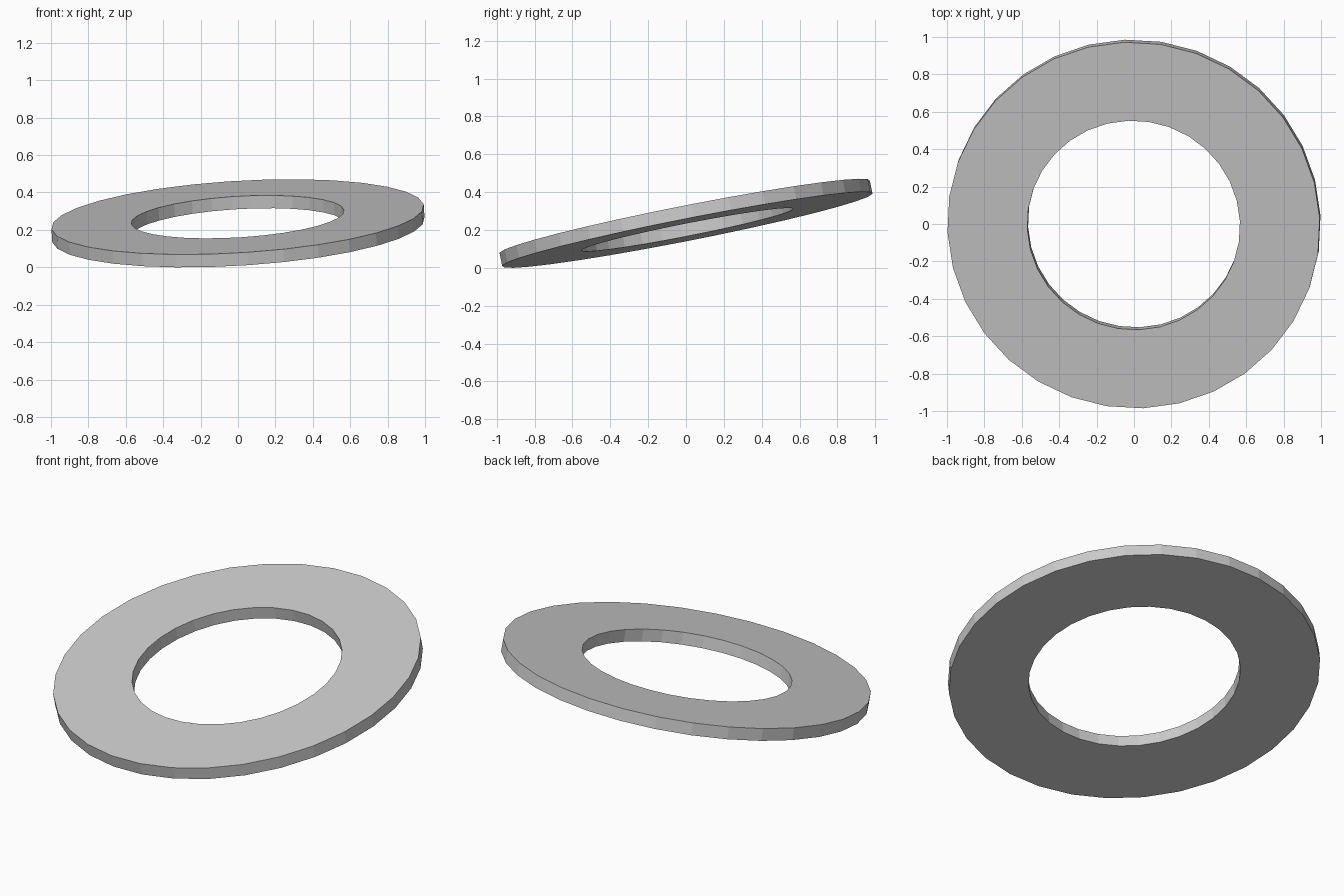
import bpy, bmesh
from math import cos, sin, pi, radians
from mathutils import Vector

if "Cube" in bpy.data.objects:
    bpy.data.objects.remove(bpy.data.objects["Cube"])

SIDES, R_OUT, R_IN, THICK = 32, 0.998, 0.57, 0.07
PHASE = radians(2.6)

# Rectangular cross-section swept around the axis
bm = bmesh.new()
profile = [(R_OUT, -THICK / 2), (R_OUT, THICK / 2), (R_IN, THICK / 2), (R_IN, -THICK / 2)]
rings = []
for i in range(SIDES):
    a = PHASE + 2 * pi * i / SIDES
    rings.append([bm.verts.new((r * cos(a), r * sin(a), z)) for r, z in profile])
for i in range(SIDES):
    p, q = rings[i], rings[(i + 1) % SIDES]
    for k in range(4):
        n = (k + 1) % 4
        bm.faces.new((p[k], q[k], q[n], p[n]))
bmesh.ops.recalc_face_normals(bm, faces=bm.faces)

# Lean the ring: high at the back and slightly to the right
normal = Vector((-0.06, -0.197, 1)).normalized()
tilt = Vector((0, 0, 1)).rotation_difference(normal).to_matrix()
bmesh.ops.rotate(bm, verts=bm.verts, cent=(0, 0, 0), matrix=tilt)

# Stand it on the ground
low = min(v.co.z for v in bm.verts)
bmesh.ops.translate(bm, verts=bm.verts, vec=(0, 0, -low))

mesh = bpy.data.meshes.new("flat_ring")
bm.to_mesh(mesh)
bm.free()
ring = bpy.data.objects.new("flat_ring", mesh)
bpy.context.collection.objects.link(ring)
